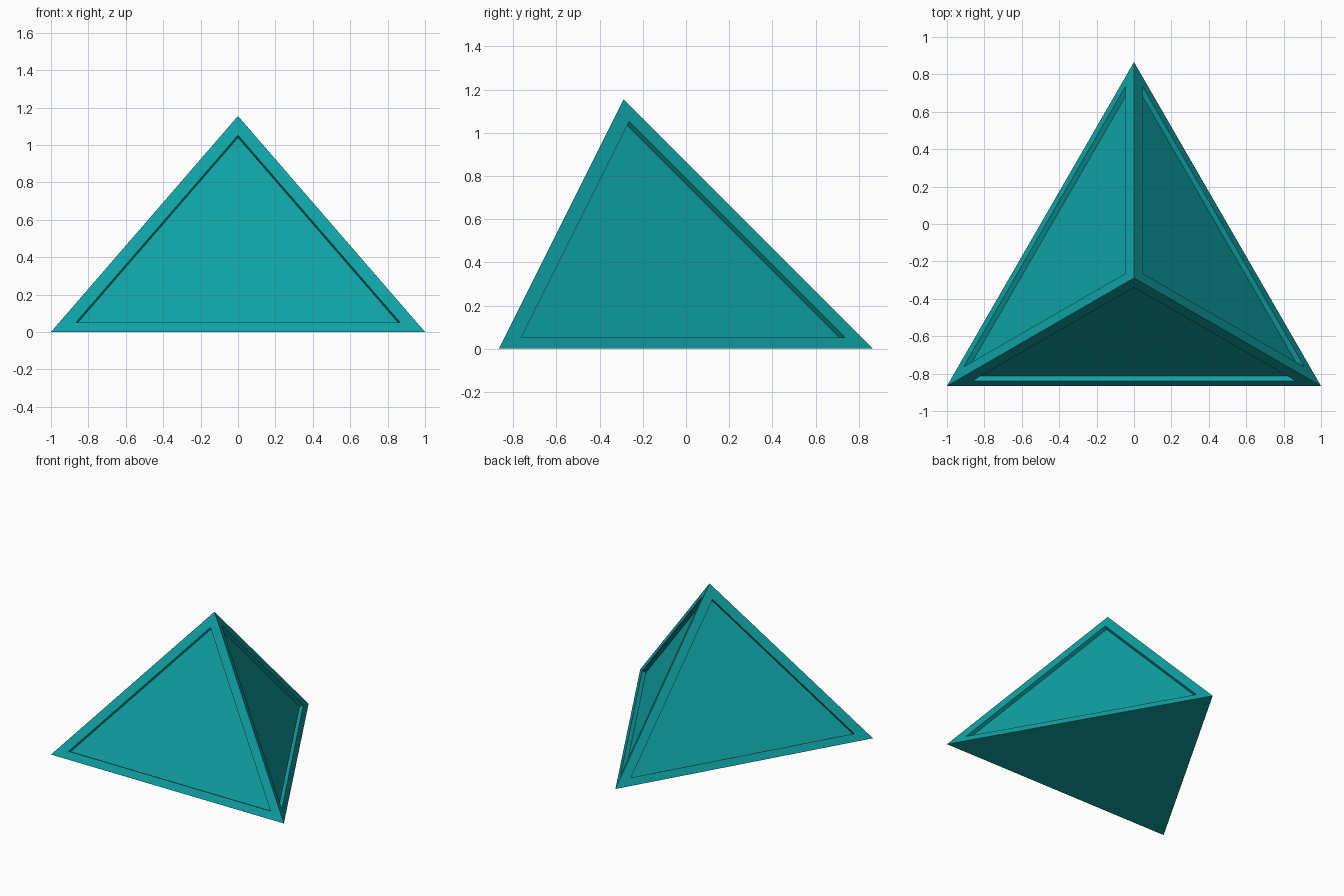
import bpy, bmesh, math
from mathutils import Vector

if "Cube" in bpy.data.objects:
    bpy.data.objects.remove(bpy.data.objects["Cube"])

HEIGHT = 1.155
RADIUS = 2 / math.sqrt(3)
CENTRE_Y = math.sqrt(3) / 2 - RADIUS
PANEL_SCALE = 0.867
PANEL_DEPTH = 0.03

bm = bmesh.new()

# Three-sided pyramid
base = []
for i in range(3):
    a = math.radians(90 + 120 * i)
    base.append(bm.verts.new((RADIUS * math.cos(a), CENTRE_Y + RADIUS * math.sin(a), 0)))
apex = bm.verts.new((0, CENTRE_Y, HEIGHT))
bm.faces.new(base[::-1])
sides = [bm.faces.new((base[i], base[(i + 1) % 3], apex)) for i in range(3)]
bm.normal_update()

# Recessed panel in each sloping side
for side in sides:
    normal = side.normal.copy()
    centre = sum((v.co for v in side.verts), Vector()) / 3
    panel = bmesh.ops.extrude_discrete_faces(bm, faces=[side])["faces"][0]
    for v in panel.verts:
        v.co = centre + (v.co - centre) * PANEL_SCALE
    floor = bmesh.ops.extrude_discrete_faces(bm, faces=[panel])["faces"][0]
    for v in floor.verts:
        v.co -= normal * PANEL_DEPTH

bmesh.ops.recalc_face_normals(bm, faces=bm.faces[:])
mesh = bpy.data.meshes.new("panelled_pyramid")
bm.to_mesh(mesh)
bm.free()
pyramid = bpy.data.objects.new("panelled_pyramid", mesh)
bpy.context.collection.objects.link(pyramid)

# Teal finish
teal = bpy.data.materials.new("teal")
teal.diffuse_color = (0.005, 0.36, 0.37, 1)
teal.use_nodes = True
teal.node_tree.nodes["Principled BSDF"].inputs["Base Color"].default_value = teal.diffuse_color
mesh.materials.append(teal)
